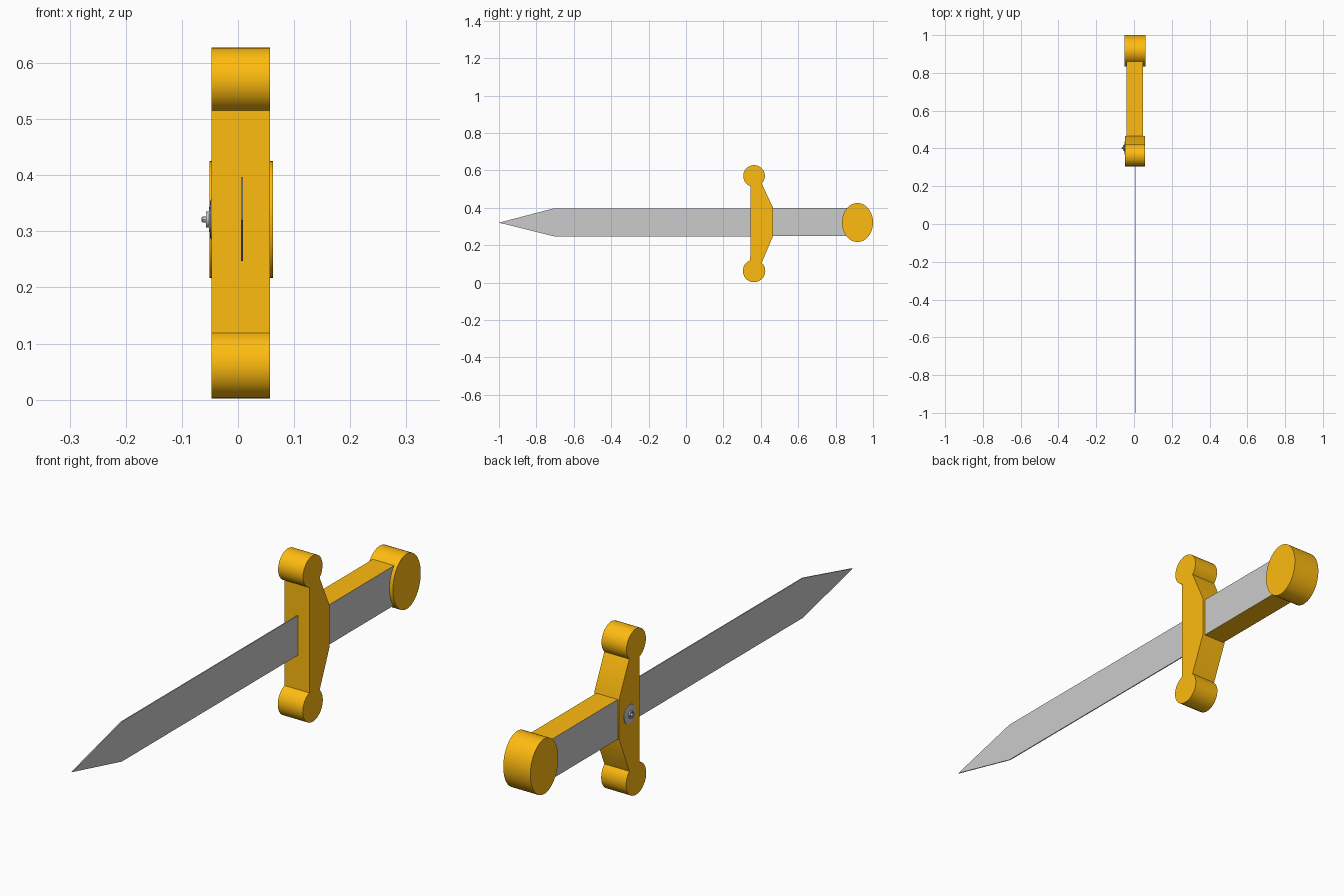
import bpy, bmesh
from math import sin, cos, pi, radians

if "Cube" in bpy.data.objects:
    bpy.data.objects.remove(bpy.data.objects["Cube"])


def material(name, color):
    m = bpy.data.materials.new(name)
    m.diffuse_color = color
    m.use_nodes = True
    m.node_tree.nodes["Principled BSDF"].inputs["Base Color"].default_value = m.diffuse_color
    return m


gold = material("gold", (1.0, 0.50, 0.005, 1))
steel = material("steel", (0.8, 0.8, 0.8, 1))


def arc(cy, cz, ry, rz, a0, a1, n):
    """Points on an ellipse in the y-z plane, angles in degrees."""
    angles = [radians(a0 + (a1 - a0) * i / n) for i in range(n + 1)]
    return [(cy + ry * cos(a), cz + rz * sin(a)) for a in angles]


def finish(name, bm, mat, smooth=True):
    bmesh.ops.recalc_face_normals(bm, faces=bm.faces)
    mesh = bpy.data.meshes.new(name)
    bm.to_mesh(mesh)
    bm.free()
    ob = bpy.data.objects.new(name, mesh)
    bpy.context.collection.objects.link(ob)
    mesh.materials.append(mat)
    if smooth:
        bpy.ops.object.select_all(action='DESELECT')
        ob.select_set(True)
        bpy.context.view_layer.objects.active = ob
        bpy.ops.object.shade_smooth_by_angle(angle=radians(30))
    return ob


def extrude_x(name, profile, x0, x1, mat, smooth=True):
    """Extrude a y-z outline from x0 to x1."""
    bm = bmesh.new()
    face = bm.faces.new([bm.verts.new((x0, y, z)) for y, z in profile])
    res = bmesh.ops.extrude_face_region(bm, geom=[face])
    verts = [g for g in res["geom"] if isinstance(g, bmesh.types.BMVert)]
    bmesh.ops.translate(bm, verts=verts, vec=(x1 - x0, 0, 0))
    # extrude_face_region drops the source face, so close the open side
    bmesh.ops.holes_fill(bm, edges=[e for e in bm.edges if e.is_boundary], sides=0)
    return finish(name, bm, mat, smooth)


def lathe_x(name, profile, cy, cz, n, mat):
    """Revolve (x, radius) points about an axis along x."""
    bm = bmesh.new()
    rings = [[bm.verts.new((x, cy + r * cos(2 * pi * i / n), cz + r * sin(2 * pi * i / n)))
              for i in range(n)] for x, r in profile]
    for a, b in zip(rings, rings[1:]):
        for i in range(n):
            j = (i + 1) % n
            bm.faces.new((a[i], a[j], b[j], b[i]))
    bm.faces.new(rings[0])
    bm.faces.new(rings[-1])
    return finish(name, bm, mat)


# Thin flat blade with pointed tip
extrude_x("blade", [(-1, 0.32), (-0.705, 0.247), (0.40, 0.247), (0.40, 0.397), (-0.705, 0.397)],
          0.005, 0.009, steel, False)

# Cross guard: tapered bar with a round knob at each end
guard = arc(0.364, 0.57, 0.058, 0.058, 250, -45, 24)
guard += [(0.465, 0.40), (0.465, 0.248)]
guard += arc(0.364, 0.062, 0.060, 0.060, 47, -250, 24)
extrude_x("cross_guard", guard, -0.047, 0.057, gold)

# Square grip: steel sides, gold top and bottom
grip = extrude_x("grip", [(0.44, 0.248), (0.88, 0.248), (0.88, 0.398), (0.44, 0.398)],
                 -0.041, 0.048, steel, False)
grip.data.materials.append(gold)
for p in grip.data.polygons:
    p.material_index = 0 if abs(p.normal.x) > 0.5 else 1

# Oval pommel
extrude_x("pommel", arc(0.917, 0.321, 0.083, 0.104, 0, 352.5, 47), -0.051, 0.062, gold)

# Small stud on the left face of the guard
lathe_x("stud_base", [(-0.045, 0.036), (-0.049, 0.035), (-0.051, 0.025), (-0.052, 0.014)],
        0.403, 0.321, 24, steel)
lathe_x("stud_collar", [(-0.050, 0.014), (-0.057, 0.014), (-0.057, 0.010), (-0.054, 0.008)],
        0.403, 0.321, 20, steel)
lathe_x("stud_pin", [(-0.052, 0.005), (-0.063, 0.005), (-0.065, 0.003)],
        0.403, 0.321, 12, steel)
